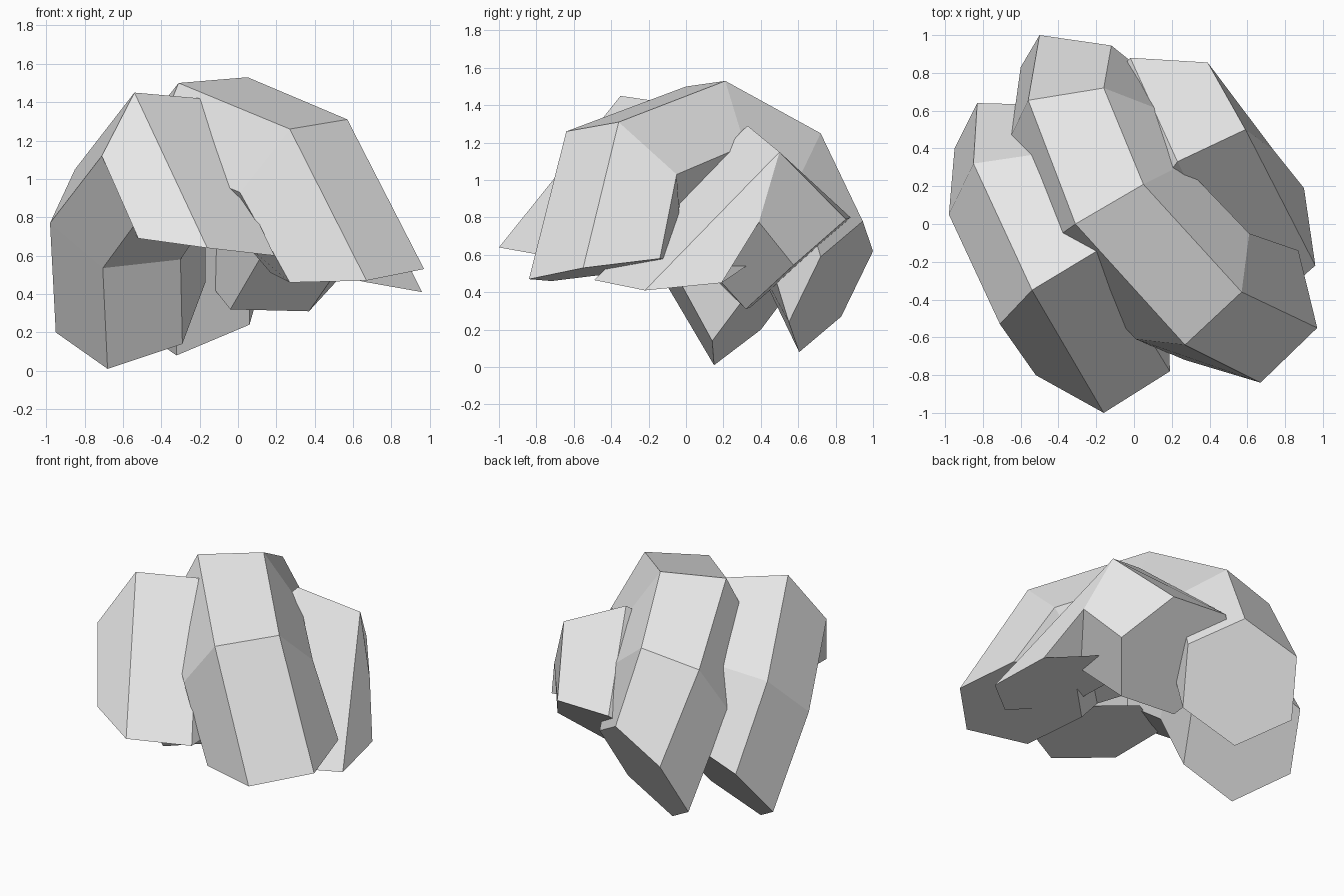
import bpy
import bmesh
from mathutils import Vector

cube = bpy.data.objects.get("Cube")
if cube:
    bpy.data.objects.remove(cube, do_unlink=True)

# One plain grey for everything
grey = bpy.data.materials.new("plain_grey")
grey.use_nodes = True
grey.diffuse_color = (0.8, 0.8, 0.8, 1)
grey.node_tree.nodes["Principled BSDF"].inputs["Base Color"].default_value = grey.diffuse_color


def hexagon(center, corner, next_corner):
    """Regular hexagon from its center and two neighbouring corners."""
    center = Vector(center)
    a = Vector(corner) - center
    b = Vector(next_corner) - center
    return [center + offset for offset in (a, b, b - a, -a, -b, a - b)]


def bent_prism(name, sections):
    """Loft a closed six-sided tube through the given cross-sections."""
    bm = bmesh.new()
    rings = [[bm.verts.new(point) for point in hexagon(*section)]
             for section in sections]
    for ring, following in zip(rings, rings[1:]):
        for i in range(len(ring)):
            j = (i + 1) % len(ring)
            bm.faces.new((ring[i], ring[j], following[j], following[i]))
    bm.faces.new(rings[0])
    bm.faces.new(rings[-1])
    bmesh.ops.recalc_face_normals(bm, faces=bm.faces[:])
    mesh = bpy.data.meshes.new(name)
    bm.to_mesh(mesh)
    bm.free()
    mesh.materials.append(grey)
    prism = bpy.data.objects.new(name, mesh)
    bpy.context.collection.objects.link(prism)
    return prism


# Each section: center, upper corner, next upper corner; ordered back to front
# Large arch in the middle
bent_prism("middle_arch", [
    ((-.22, .775, .43), (-.5, 1, .62), (-.12, .945, .78)),
    ((-.25, .535, .93), (-.56, .655, 1.18), (-.16, .72, 1.25)),
    ((-.1, .105, 1.155), (-.31, 0, 1.5), (.05, .21, 1.53)),
    ((.31, -.33, .98), (.27, -.64, 1.26), (.57, -.36, 1.31)),
    ((.57, -.43, .52), (.67, -.84, .47), (.97, -.55, .53)),
])

# Arch on the right, reaching furthest forward
bent_prism("right_arch", [
    ((-.56, .39, .33), (-.83, .64, .52), (-.44, .63, .65)),
    ((-.575, .11, .815), (-.85, .32, 1.05), (-.445, .38, 1.095)),
    ((-.37, -.325, 1.09), (-.54, -.35, 1.45), (-.2, -.145, 1.42)),
    ((-.17, -.58, .65), (-.16, -1, .64), (.19, -.78, .6)),
])

# Short arch on the left, tucked behind the middle one
bent_prism("left_arch", [
    ((.175, .6, .555), (-.02, .88, .8), (.39, .855, .79)),
    ((.38, .22, .915), (.23, .33, 1.29), (.59, .5, 1.15)),
    ((.59, -.08, .505), (.65, -.49, .465), (.96, -.22, .41)),
])
